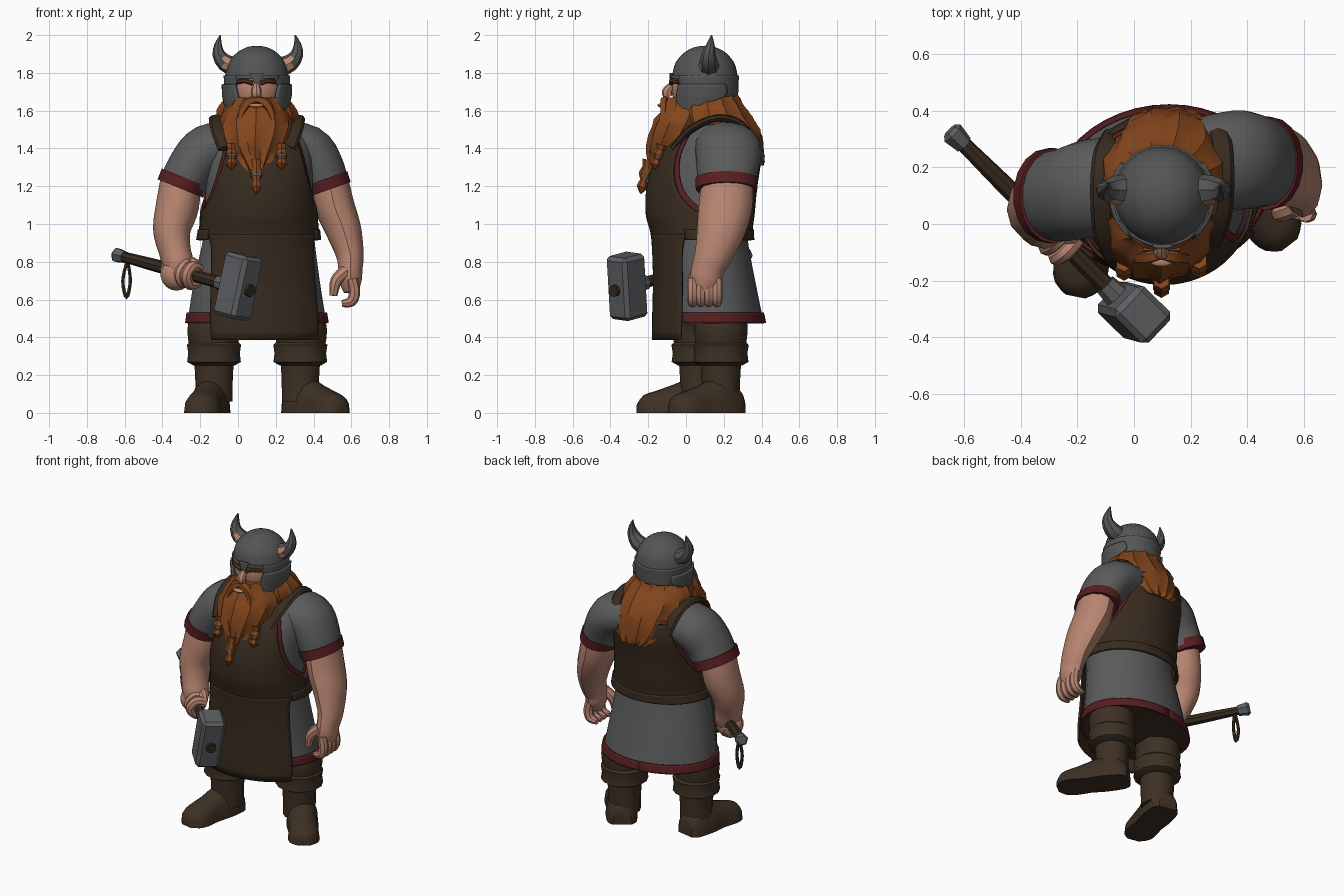
import bpy, bmesh, math, random
from mathutils import Vector, Matrix

random.seed(4)
if "Cube" in bpy.data.objects:
    bpy.data.objects.remove(bpy.data.objects["Cube"])
parts = []


def material(name, *rgb):
    m = bpy.data.materials.new(name)
    m.use_nodes = True
    m.diffuse_color = (*rgb, 1)
    m.node_tree.nodes["Principled BSDF"].inputs["Base Color"].default_value = (*rgb, 1)
    return m


tunic = material("tunic grey", .104, .105, .107)
steel = material("helmet steel", .088, .09, .092)
iron = material("hammer iron", .11, .114, .12)
leather = material("apron leather", .039, .024, .014)
boots = material("boot leather", .048, .03, .018)
hair = material("ginger hair", .235, .062, .012)
red = material("red trim", .1, .013, .015)
skin = material("skin", .48, .235, .165)
brow = material("dark brow", .1, .03, .01)


def finish(name, bm, *mats):
    bmesh.ops.recalc_face_normals(bm, faces=bm.faces)
    mesh = bpy.data.meshes.new(name)
    bm.to_mesh(mesh)
    bm.free()
    for m in mats:
        mesh.materials.append(m)
    obj = bpy.data.objects.new(name, mesh)
    bpy.context.collection.objects.link(obj)
    parts.append(obj)
    return obj


def skin_grid(name, grid, mat, closed=True):
    """Join rows of points into a surface, capped when the rows are loops."""
    bm = bmesh.new()
    rows = [[bm.verts.new(p) for p in row] for row in grid]
    n = len(rows[0])
    for a, b in zip(rows, rows[1:]):
        for i in range(n if closed else n - 1):
            j = (i + 1) % n
            bm.faces.new((a[i], a[j], b[j], b[i]))
    if closed:
        bm.faces.new(rows[0])
        bm.faces.new(rows[-1])
    return finish(name, bm, mat)


def spline(rows, steps=4):
    out, last = [], len(rows) - 1
    for i in range(last):
        quad = rows[max(i - 1, 0)], rows[i], rows[i + 1], rows[min(i + 2, last)]
        for k in range(steps):
            t = k / steps
            out.append(tuple(b + .5 * t * (c - a + t * (2*a - 5*b + 4*c - d + t * (3*b - a - 3*c + d)))
                             for a, b, c, d in zip(*quad)))
    return out + [rows[-1]]


def ring_point(ring, angle, yaw=0, lift=0):
    z, cx, cy, rx, ry = ring
    v = Matrix.Rotation(yaw, 3, "Z") @ Vector(((rx + lift) * math.sin(angle), -(ry + lift) * math.cos(angle), 0))
    return v + Vector((cx, cy, z))


def stack(name, rings, mat, sides=32, yaw=0, ridge=0):
    """Pile of horizontal ellipses; ridge roughens it into locks."""
    grid = [[ring_point(r, math.tau * i / sides, yaw, ridge * ((-1) ** i + random.uniform(-.9, .9)))
             for i in range(sides)] for r in rings]
    return skin_grid(name, grid, mat)


def ring_at(rings, z):
    for lo, hi in zip(rings, rings[1:]):
        if z <= hi[0]:
            break
    t = min(max((z - lo[0]) / (hi[0] - lo[0]), 0), 1)
    return (z, *(a + (b - a) * t for a, b in zip(lo[1:], hi[1:])))


def wrap(name, rings, rows, mat, lift, yaw=0, thick=.012, columns=24):
    """Clothing panel lying on a stack; each row is height, start angle, end angle."""
    grid = [[ring_point(ring_at(rings, z), a + (b - a) * i / columns, yaw, lift)
             for i in range(columns + 1)] for z, a, b in spline(rows)]
    obj = skin_grid(name, grid, mat, closed=False)
    mod = obj.modifiers.new("thickness", "SOLIDIFY")
    mod.thickness, mod.offset = thick, 0
    return obj


def tube(name, path, mat, sides=12, squash=1, ref=(0, 1, 0), steps=4):
    """Sweep along points of x, y, z, radius."""
    path, grid = spline(path, steps), []
    for i, (*p, r) in enumerate(path):
        tangent = (Vector(path[min(i + 1, len(path) - 1)][:3]) - Vector(path[max(i - 1, 0)][:3])).normalized()
        u = Vector(ref)
        u = (u - tangent * tangent.dot(u)).normalized()
        w = tangent.cross(u)
        turn = [math.tau * k / sides for k in range(sides)]
        grid.append([Vector(p) + r * (squash * math.cos(a) * u + math.sin(a) * w) for a in turn])
    return skin_grid(name, grid, mat)


def ball(name, spot, size, mat):
    bm = bmesh.new()
    bmesh.ops.create_uvsphere(bm, u_segments=14, v_segments=9, radius=1,
                              matrix=Matrix.LocRotScale(Vector(spot), None, Vector(size)))
    return finish(name, bm, mat)


# Tunic body, dark underneath
yaw = .12
body = spline([(.48, .1, .13, .37, .28), (.7, .1, .11, .335, .255), (.93, .11, .085, .295, .24),
               (1.05, .11, .075, .285, .26), (1.2, .11, .085, .285, .265), (1.35, .11, .12, .29, .25),
               (1.45, .11, .15, .27, .21), (1.55, .11, .18, .19, .16), (1.62, .1, .18, .12, .11)])
obj = stack("tunic", body, tunic, yaw=yaw)
obj.data.materials.append(boots)
for f in obj.data.polygons:
    f.material_index = int(f.normal.z < -.9)
wrap("tunic_hem", body, [(.475, -math.pi, math.pi), (.53, -math.pi, math.pi)], red, .006, yaw, columns=40)

# Leather vest with armholes, red lining peeking out
armhole = [(.93, 1.58), (1.03, 1.57), (1.08, 1.3), (1.15, 1.05), (1.25, .85), (1.35, .72), (1.46, .62)]
for side, mid in (("front", 0), ("back", math.pi)):
    wrap(side + "_vest", body, [(z, mid - a, mid + a) for z, a in armhole], leather, .022, yaw)
    wrap(side + "_lining", body, [(z + .02, mid - a - .07, mid + a + .07) for z, a in armhole[1:]],
         red, .012, yaw, .008)
wrap("back_belt", body, [(.915, 1.1, math.tau - 1.1), (.97, 1.1, math.tau - 1.1)], leather, .027, yaw, .016, 40)
wrap("apron_skirt", body, [(.385, -.75, .87), (.65, -.82, .92), (.85, -.93, .98), (.945, -1.1, 1.1)],
     leather, .023, yaw)
for name, s in (("left_strap", 1), ("right_strap", -1)):
    tube(name, [(.1 + s * x, y + s * .025, z, .02) for x, y, z in
                ((.17, -.09, 1.4), (.205, 0, 1.5), (.215, .14, 1.56), (.205, .27, 1.525), (.17, .345, 1.4))],
         leather, 8, 2, (1, 0, 0))

# Sleeves, cuffs and bare arms
tube("right_sleeve", [(-.02, .15, 1.42, .13), (-.16, .125, 1.39, .138), (-.237, .105, 1.31, .132),
                      (-.295, .1, 1.2, .128)], tunic, 18, 1.25)
tube("right_cuff", [(-.282, .1, 1.245, .133), (-.305, .1, 1.188, .132)], red, 18, 1.27, steps=1)
tube("right_arm", [(-.3, .09, 1.26, .105), (-.32, .08, 1.1, .114), (-.35, .05, .97, .1),
                   (-.335, .02, .86, .085), (-.315, 0, .78, .082), (-.31, -.02, .7, .06)], skin, 12, 1.1)
tube("left_sleeve", [(.22, .2, 1.42, .13), (.365, .225, 1.39, .136), (.435, .22, 1.3, .127),
                     (.475, .215, 1.2, .116)], tunic, 18, 1.3)
tube("left_cuff", [(.465, .215, 1.24, .122), (.485, .215, 1.183, .12)], red, 18, 1.36, steps=1)
tube("left_arm", [(.48, .22, 1.25, .1), (.51, .21, 1.1, .105), (.558, .185, .97, .095), (.592, .145, .84, .074),
                  (.595, .115, .76, .064), (.595, .105, .7, .06), (.6, .1, .64, .04)], skin, 12, 1.35)

# Relaxed left hand
for i in range(4):
    y = .035 + .043 * i
    tube(f"left_finger_{i}", [(.605, y, .71, .028), (.617, y, .64, .03), (.6, y, .59, .028),
                              (.55, y, .578, .018)], skin, 8)
tube("left_thumb", [(.57, .06, .75, .035), (.52, .04, .7, .032), (.505, .035, .62, .02)], skin, 8)

# War hammer
start, end = Vector((-.62, .3, .83)), Vector((.07, -.385, .645))
along = (end - start).normalized()
upright = Vector((.2, -.05, .97)).normalized()
across = upright.cross(along).normalized()


def on_handle(t, r):
    return (*start.lerp(end, t), r)


tube("hammer_handle", [on_handle(0, .027), on_handle(.3, .034), on_handle(.6, .032), on_handle(1, .033)], leather, 8)
tube("hammer_pommel", [on_handle(-.045, .03), on_handle(-.03, .042), on_handle(.03, .033)], iron, 6, steps=1)
tube("hammer_collar", [on_handle(.75, .04), on_handle(.82, .048)], iron, 8, steps=1)
bm = bmesh.new()
bmesh.ops.create_cube(bm, size=1)
bmesh.ops.scale(bm, vec=(.17, .15, .34), verts=bm.verts)
bmesh.ops.bevel(bm, geom=bm.edges[:], offset=.02, segments=1, affect="EDGES")
frame = Matrix((along, across, along.cross(across))).transposed().to_4x4()
bmesh.ops.transform(bm, matrix=Matrix.Translation((0, -.312, .67)) @ frame, verts=bm.verts)
finish("hammer_head", bm, iron)
tube("wrist_loop", [(-.585, .265, .81, .01), (-.61, .27, .7, .01), (-.59, .27, .61, .011),
                    (-.57, .27, .7, .01), (-.585, .265, .81, .01)], leather, 6)

# Right hand gripping the handle
ball("right_palm", (-.325, -.005, .735), (.088, .08, .088), skin)
for i in range(4):
    hub = start.lerp(end, .4 + .052 * i)
    arc = [hub + .052 * (math.cos(a) * across + math.sin(a) * upright) for a in (.8, 2, 3.2, 4.4, 5.6)]
    tube(f"right_finger_{i}", [(*p, .03) for p in arc], skin, 8, ref=along)
tube("right_thumb", [(-.28, .02, .8, .034), (-.23, -.04, .785, .032), (-.21, -.09, .74, .02)], skin, 8)

# Trousers and boots
for side, x, y, heel, toe in (("right", -.127, .07, (-.12, .18), (-.205, -.245)),
                              ("left", .33, .185, (.28, .28), (.55, -.075))):
    inner = .25 * (.1 - x)
    tube(side + "_trouser", [(x + inner, y, .54, .12), (x, y, .46, .142), (x, y, .34, .13)], boots, 14)
    tube(side + "_boot_fold", [(x, y, .38, .125), (x, y, .36, .147), (x, y, .315, .14), (x, y, .27, .146),
                               (x, y, .25, .11)], boots, 14, steps=1)
    tube(side + "_boot_shaft", [(x, y, .28, .108), (x, y, .18, .102), (x, y, .06, .1)], boots, 14)
    heel, toe = Vector((*heel, 0)), Vector((*toe, 0))
    ahead = (toe - heel).normalized()
    wide = Vector((-ahead.y, ahead.x, 0))
    profile = spline([(0, .06, .1), (.04, .09, .15), (.16, .098, .18), (.25, .09, .15), (.35, .098, .115),
                      (.41, .08, .095), (.445, .035, .05)], 2)
    grid = [[heel + ahead * t + wide * w * math.cos(k * math.pi / 8)
             + Vector((0, 0, h * max(0, math.sin(k * math.pi / 8)) ** .7)) for k in range(16)]
            for t, w, h in profile]
    skin_grid(side + "_boot", grid, boots)

# Face
ball("face", (.097, .09, 1.72), (.148, .168, .17), skin)
tube("nose", [(.097, -.07, 1.74, .016), (.097, -.1, 1.7, .028), (.097, -.09, 1.672, .024)], skin, 8)
for s in (-1, 1):
    tube("eyebrow", [(.097 + s * x, y, z, .014) for x, y, z in
                     ((.02, -.078, 1.745), (.06, -.072, 1.758), (.1, -.04, 1.752))], brow, 6, .9, (0, 0, 1))

# Helmet: dome, open-faced lower shell, cheek and nose guards
helmet = [(1.57, .1, .085, .145, .15), (1.68, .1, .1, .167, .17), (1.78, .1, .1, .17, .174)]
dome = spline(helmet[2:] + [(1.85, .1, .1, .152, .157), (1.905, .1, .1, .108, .112),
                            (1.935, .1, .1, .055, .058), (1.943, .1, .1, .01, .01)])
stack("helmet_dome", dome, steel, 24)
wrap("helmet_shell", helmet, [(1.675, .85, math.tau - .85), (1.73, .72, math.tau - .72),
                              (1.785, .5, math.tau - .5)], steel, 0)
wrap("helmet_brow", helmet, [(1.77, -.7, .7), (1.79, -.7, .7)], steel, .001)
wrap("nose_guard", helmet, [(1.735, -.04, .04), (1.755, -.1, .1), (1.8, -.2, .2)], steel, .006, thick=.014)
for s in (-1, 1):
    wrap("cheek_guard", helmet, [(1.575, s * .75, s * 1.0), (1.625, s * .62, s * 1.35),
                                 (1.68, s * .62, s * 2.2), (1.74, s * .72, s * 2.2)], steel, .008, thick=.02)

# Horns with pale front faces near the root
for name, s in (("left_horn", 1), ("right_horn", -1)):
    horn = tube(name, [(.105 + s * x, y, z, r) for x, y, z, r in
                       ((.12, .12, 1.83, .052), (.175, .12, 1.855, .046), (.207, .12, 1.9, .034),
                        (.21, .13, 1.95, .02), (.198, .135, 2.0, .003))], steel, 8, 1.1, steps=2)
    horn.data.materials.append(skin)
    for f in horn.data.polygons:
        f.material_index = int(f.normal.y < -.45 and f.center.z < 1.89 and f.normal.x * s < .35)

# Hair falling on the back and the full beard
stack("back_hair", spline([(1.31, .125, .38, .09, .025), (1.36, .12, .345, .15, .065), (1.43, .115, .27, .185, .135),
                           (1.5, .11, .19, .205, .2), (1.57, .105, .15, .218, .2), (1.63, .1, .135, .19, .17),
                           (1.69, .1, .13, .145, .14)], 2), hair, 26, ridge=.006)
stack("beard", spline([(1.27, .095, -.165, .04, .035), (1.34, .092, -.12, .09, .08), (1.42, .09, -.08, .148, .12),
                       (1.52, .094, -.03, .182, .145), (1.59, .096, .0, .165, .135),
                       (1.67, .097, -.01, .105, .092)], 2), hair, 22, ridge=.008)
ball("mouth", (.097, -.133, 1.628), (.04, .018, .011), skin)
for s in (-1, 1):
    tube("moustache", [(.097 + s * x, y, z, r) for x, y, z, r in
                       ((0, -.108, 1.66, .018), (.045, -.115, 1.645, .026), (.08, -.118, 1.59, .022),
                        (.09, -.14, 1.53, .008))], hair, 5, steps=2)
for name, x, y, top, drop in (("middle_braid", .097, -.2, 1.34, .18), ("left_braid", .23, -.13, 1.42, .13),
                              ("right_braid", -.035, -.14, 1.42, .13)):
    knots = (.03, .022, .034, .02, .03, .004)
    tube(name, [(x, y - .04 * k / 5, top - drop * k / 5, r) for k, r in enumerate(knots)], hair, 6, steps=1)
    tube(name + "_ring", [(x, y - .015, top - drop * .38, .03), (x, y - .02, top - drop * .5, .03)],
         iron, 8, steps=1)

# Smooth shading with crisp edges
bpy.ops.object.select_all(action="DESELECT")
for obj in parts:
    obj.select_set(True)
bpy.context.view_layer.objects.active = parts[0]
bpy.ops.object.shade_smooth_by_angle(angle=math.radians(35))
